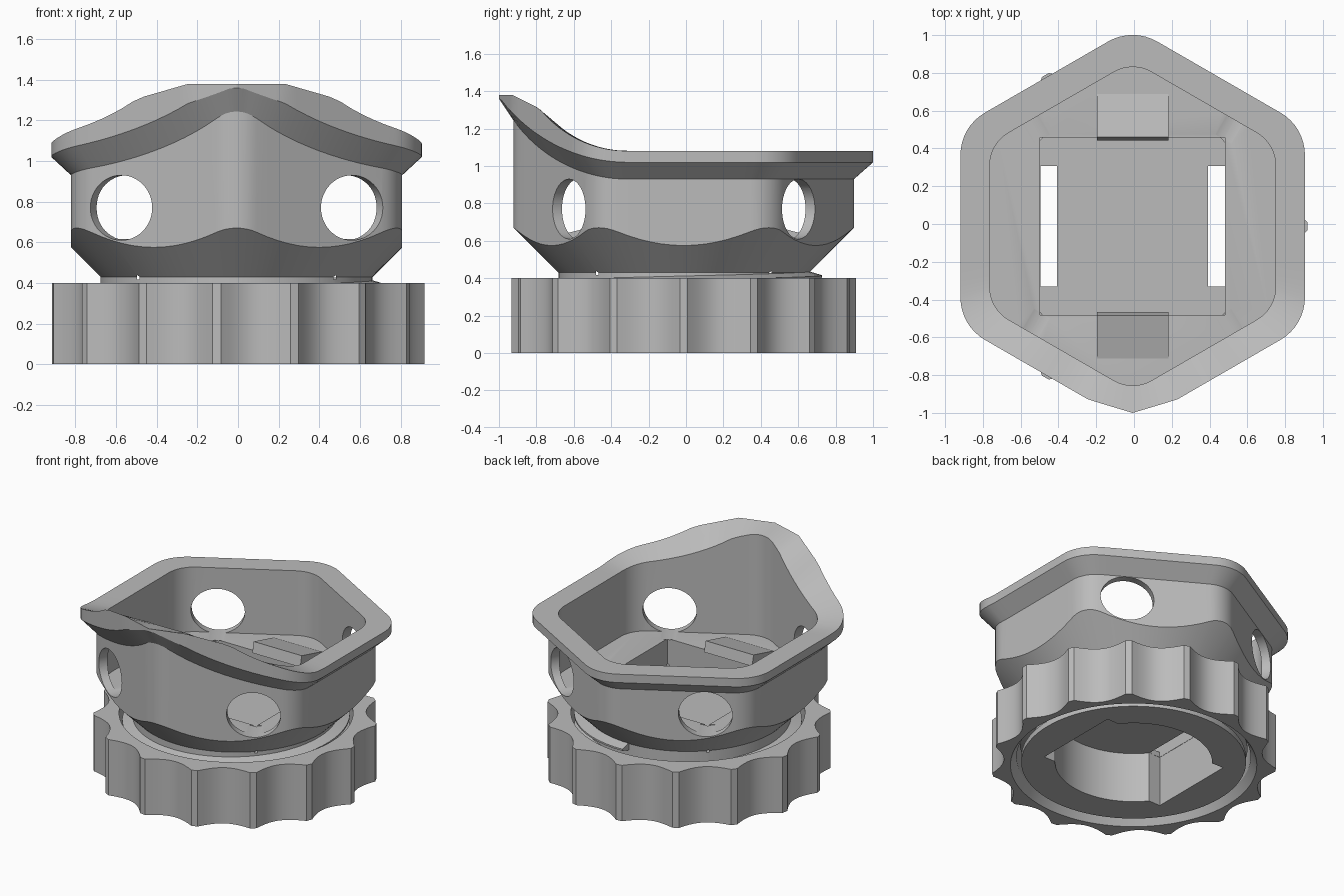
import bpy, bmesh, math
from mathutils import Matrix, Vector

cube = bpy.data.objects.get("Cube")
if cube:
    bpy.data.objects.remove(cube, do_unlink=True)

OFFSET = Vector((-0.007, -0.012, 0))
GREY = (0.5, 0.5, 0.5, 1)

mat = bpy.data.materials.new("matte grey plastic")
mat.use_nodes = True
mat.diffuse_color = GREY
mat.node_tree.nodes["Principled BSDF"].inputs["Base Color"].default_value = GREY


def make(name, bm, smooth=True):
    bmesh.ops.recalc_face_normals(bm, faces=bm.faces)
    mesh = bpy.data.meshes.new(name)
    bm.to_mesh(mesh)
    bm.free()
    ob = bpy.data.objects.new(name, mesh)
    ob.location = OFFSET
    bpy.context.collection.objects.link(ob)
    mesh.materials.append(mat)
    if smooth:
        shade(ob)
    return ob


def shade(ob):
    bpy.ops.object.select_all(action='DESELECT')
    ob.select_set(True)
    bpy.context.view_layer.objects.active = ob
    bpy.ops.object.shade_smooth_by_angle(angle=math.radians(24))


def loft(rings, closed=False):
    """Skin a list of equally long point rings, capped unless closed."""
    bm = bmesh.new()
    loops = [[bm.verts.new(p) for p in ring] for ring in rings]
    pairs = list(zip(loops, loops[1:]))
    if closed:
        pairs.append((loops[-1], loops[0]))
    for a, b in pairs:
        for i in range(len(a)):
            j = (i + 1) % len(a)
            bm.faces.new((a[i], a[j], b[j], b[i]))
    if not closed:
        bm.faces.new(loops[0])
        bm.faces.new(loops[-1])
    return bm


def prism(outline, z0, z1):
    return loft([[(x, y, z) for x, y in outline] for z in (z0, z1)])


def rect(x0, x1, y0, y1):
    return [(x0, y0), (x1, y0), (x1, y1), (x0, y1)]


def hexagon(apothem, r, arc=8, side=12):
    """Rounded hexagon with corners on the y axis."""
    corners = []
    for k in range(6):
        mid = math.radians(30 + 60 * k)
        c = Vector((math.cos(mid), math.sin(mid))) * (apothem - r) / math.cos(math.pi / 6)
        angles = [mid + math.radians(60 * i / arc - 30) for i in range(arc + 1)]
        corners.append([c + r * Vector((math.cos(a), math.sin(a))) for a in angles])
    pts = []
    for k in range(6):
        a, b = corners[k][-1], corners[(k + 1) % 6][0]
        pts += corners[k] + [a.lerp(b, i / side) for i in range(1, side)]
    return pts


# Rim heights: sweeps rising toward the front
def sweep(y, z0, r):
    d = min(max(0, -0.3 - y), r * 0.99)
    return z0 + r - math.sqrt(r * r - d * d)


def rim_top(y):
    if y < -0.77:
        return min(1.38, 1.307 + (-0.77 - y) * 0.5)
    return sweep(y, 1.08, 0.6)


def rim_mid(y):
    return min(sweep(y, 1.02, 0.85), rim_top(y) - 0.02)


def rim_low(y):
    return sweep(y, 0.93, 0.75)


# Cup with its neck, conical underside, hexagonal wall and flared rim
FLOOR = 0.617
body = hexagon(0.815, 0.2)
inner = hexagon(0.757, 0.2)
flange = [Vector((p.x, max(p.y, -0.988 + 0.3 * abs(p.x)))) if p.y < -0.8 else p
          for p in hexagon(0.912, 0.26)]


def circle(r, z):
    return [(*(p.normalized() * r), z) for p in body]


def ring(points, height):
    return [(p.x, p.y, height(p)) for p in points]


cup = make("hexagonal_cup", loft([
    circle(0.73, 0.02), circle(0.73, 0.06), circle(0.67, 0.08), circle(0.67, 0.43),
    ring(body, lambda p: p.length - 0.24),
    ring(body, lambda p: rim_low(p.y)),
    ring(flange, lambda p: rim_mid(p.y)),
    ring(flange, lambda p: rim_top(p.y)),
    ring(inner, lambda p: rim_top(p.y)),
    ring(inner, lambda p: FLOOR)]), smooth=False)

# Cutters: floor pocket, keyed bore, side slots and oval wall holes
half = math.atan2(0.32, 0.4)
arc = [half + (math.pi - 2 * half) * i / 24 for i in range(25)]
upper = [(0.51 * math.cos(a), 0.51 * math.sin(a)) for a in arc]
upper = [(0.49, 0.32)] + upper + [(-0.49, 0.32)]
bore = upper + [(-x, -y) for x, y in upper]
cutters = [make("pocket_cutter", prism(rect(-0.49, 0.49, -0.47, 0.47), 0.418, 0.7), False),
           make("bore_cutter", prism(bore, -0.1, 0.38), False)]
for s in (-1, 1):
    xs = sorted((0.4 * s, 0.488 * s))
    cutters.append(make("slot_cutter", prism(rect(*xs, -0.318, 0.318), 0.3, 0.5), False))
for sx in (-1, 1):
    for sy in (-1, 1):
        normal = Vector((sx * 0.5, sy * 0.866, 0))
        along = Vector((sx * 0.866, sy * -0.5, 0))
        bm = bmesh.new()
        bmesh.ops.create_cone(bm, cap_ends=True, segments=48, radius1=0.16, radius2=0.16, depth=0.3)
        bm.transform(Matrix.Diagonal((1.1, 1, 1, 1)))
        bm.transform(normal.to_track_quat('Z', 'Y').to_matrix().to_4x4())
        bmesh.ops.translate(bm, verts=bm.verts, vec=normal * 0.79 + along * 0.185 + Vector((0, 0, 0.77)))
        cutters.append(make("hole_cutter", bm, False))

bpy.context.view_layer.objects.active = cup
for cutter in cutters:
    cutter.hide_render = True
    mod = cup.modifiers.new("cut", 'BOOLEAN')
    mod.operation = 'DIFFERENCE'
    mod.solver = 'EXACT'
    mod.object = cutter
    bpy.ops.object.modifier_apply(modifier=mod.name)
for cutter in cutters:
    bpy.data.objects.remove(cutter, do_unlink=True)
shade(cup)

# Sloped catches on the cup floor, front and back
for name, s in (("back_catch", 1), ("front_catch", -1)):
    profile = [(0.455, 0.605), (0.472, 0.68), (0.70, 0.622), (0.70, 0.605)]
    make(name, loft([[(x, s * y, z) for y, z in profile] for x in (-0.19, 0.19)]), False)

# Screw thread around the neck, ending at the back
turns, steps = 3, 64
rings = []
for i in range(turns * steps + 1):
    a = 2 * math.pi * i / steps + math.pi / 2
    z = 0.11 + 0.1 * i / steps
    rings.append([(r * math.cos(a), r * math.sin(a), z + dz)
                  for r, dz in ((0.66, -0.03), (0.74, -0.006), (0.74, 0.006), (0.66, 0.03))])
make("neck_thread", loft(rings))

# Fluted knob ring
LOBES, CUTS = 15, 10
outer = []
for k in range(LOBES):
    a0 = 2 * math.pi * k / LOBES
    tip = math.radians(1.3)
    span = 2 * math.pi / LOBES - 2 * tip
    outer.append((0.925, a0 - tip))
    for i in range(CUTS):
        t = i / CUTS
        outer.append((0.925 - 0.08 * (1 - (2 * t - 1) ** 2), a0 + tip + span * t))


def knob_ring(z, radius=None):
    return [((radius or r) * math.cos(a), (radius or r) * math.sin(a), z) for r, a in outer]


make("fluted_knob", loft([
    knob_ring(0), knob_ring(0.4), knob_ring(0.4, 0.76), knob_ring(0.06, 0.76),
    knob_ring(0.03, 0.78), knob_ring(0, 0.8)], closed=True))
